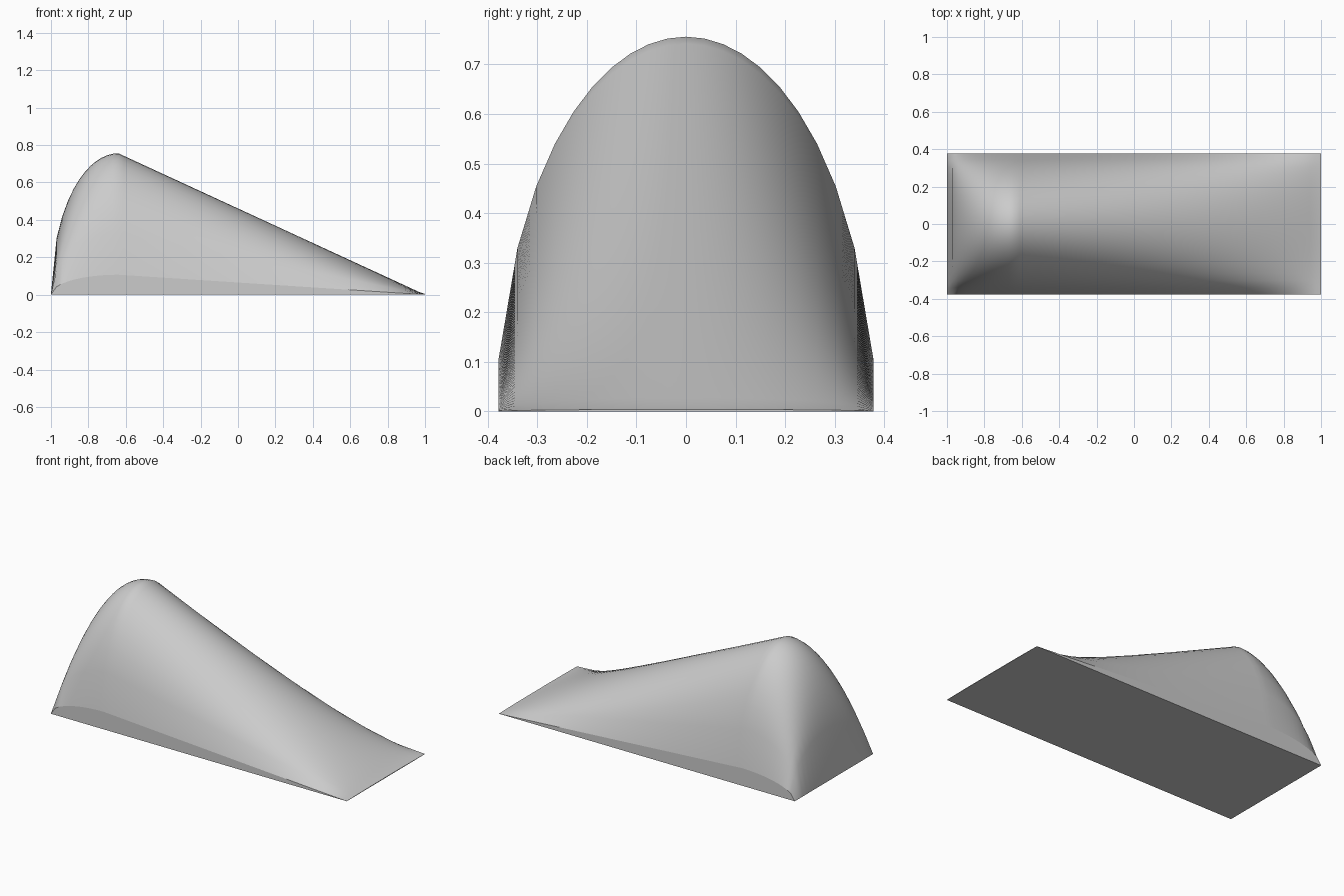
import bpy, bmesh, math

if "Cube" in bpy.data.objects:
    bpy.data.objects.remove(bpy.data.objects["Cube"])

HALF_WIDTH, PEAK_X, HEIGHT = 0.378, -0.64, 0.756
RISE_STEPS, SLOPE_STEPS, WIDTH_STEPS = 12, 54, 20


def ridge(x):
    """Rounded nose up to the peak, then a straight slope."""
    if x < PEAK_X:
        t = (PEAK_X - x) / (1 + PEAK_X)
        h = math.sqrt(max(0, 1 - t * t))
    else:
        h = (1 - x) / (1 - PEAK_X)
    return HEIGHT * max(h, 0.005)


def arch(y):
    """Elliptical cross-section that stops at a low side wall."""
    return math.sqrt(max(0.02, 1 - (y / HALF_WIDTH) ** 2))


# Stations along the length and across the width
xs = [-1 + (1 + PEAK_X) * i / RISE_STEPS for i in range(RISE_STEPS)]
xs += [PEAK_X + (1 - PEAK_X) * i / SLOPE_STEPS for i in range(SLOPE_STEPS + 1)]
ys = [HALF_WIDTH * (2 * j / WIDTH_STEPS - 1) for j in range(WIDTH_STEPS + 1)]

# Curved upper skin
bm = bmesh.new()
rows = [[bm.verts.new((x, y, ridge(x) * arch(y))) for y in ys] for x in xs]
for a, b in zip(rows, rows[1:]):
    for j in range(WIDTH_STEPS):
        bm.faces.new((a[j], b[j], b[j + 1], a[j + 1])).smooth = True

# Flat walls dropped from the rim to the ground
rim = [e for e in bm.edges if e.is_boundary]
for e in rim:
    e.smooth = False
walls = bmesh.ops.extrude_edge_only(bm, edges=rim)["geom"]
for item in walls:
    if isinstance(item, bmesh.types.BMVert):
        item.co.z = 0
    elif isinstance(item, bmesh.types.BMFace):
        item.smooth = False

# Flat base
bottom = [e for e in bm.edges if e.is_boundary]
for f in bmesh.ops.contextual_create(bm, geom=bottom)["faces"]:
    f.smooth = False
bmesh.ops.recalc_face_normals(bm, faces=bm.faces)

mesh = bpy.data.meshes.new("rounded_wedge")
bm.to_mesh(mesh)
bm.free()
wedge = bpy.data.objects.new("rounded_wedge", mesh)
bpy.context.collection.objects.link(wedge)

# Plain grey surface
grey = bpy.data.materials.new("light_grey")
grey.use_nodes = True
colour = (0.6, 0.6, 0.6, 1)
grey.diffuse_color = colour
grey.node_tree.nodes["Principled BSDF"].inputs["Base Color"].default_value = colour
mesh.materials.append(grey)
